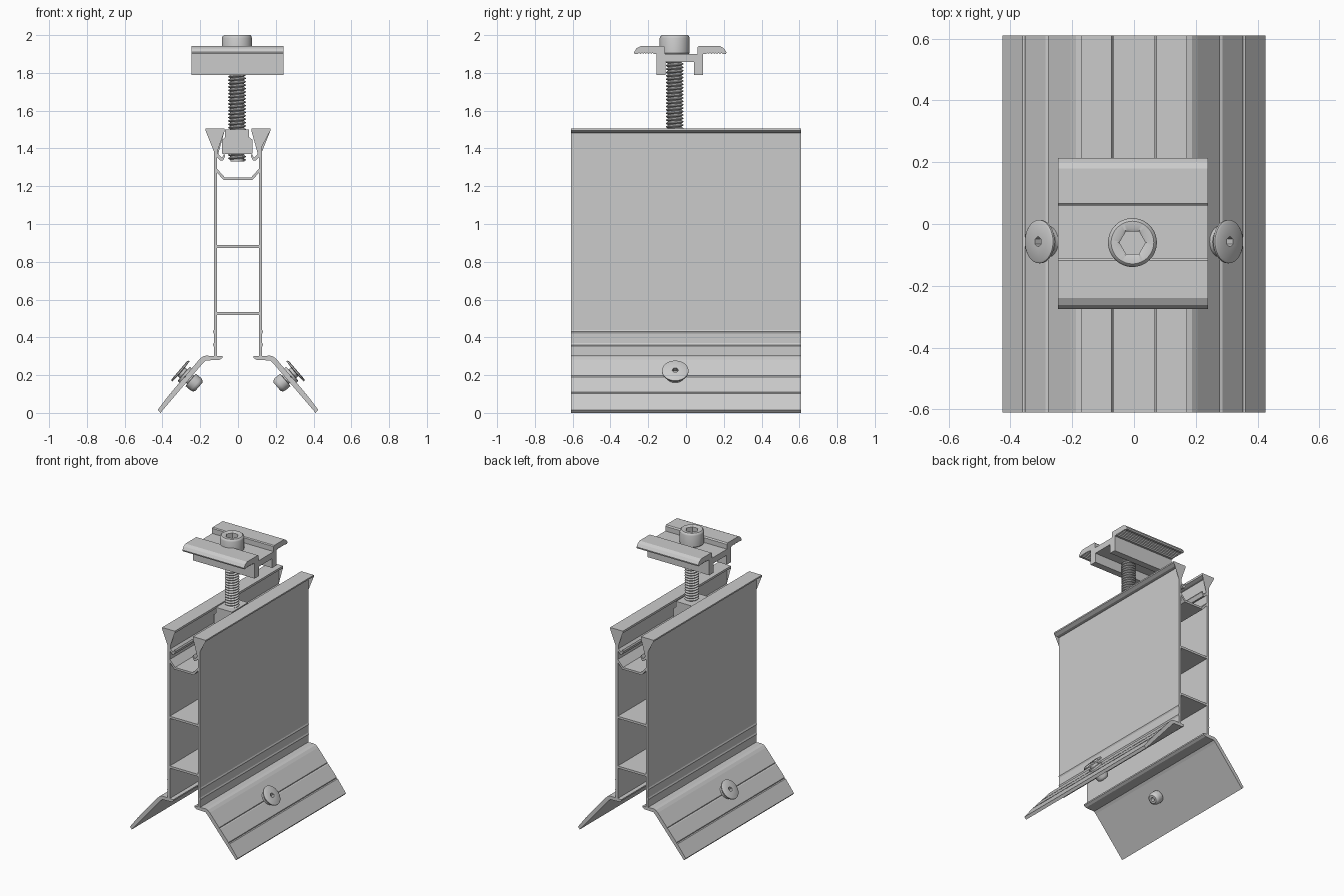
import bpy, bmesh, math
from mathutils import Vector, Matrix

if "Cube" in bpy.data.objects:
    bpy.data.objects.remove(bpy.data.objects["Cube"])

L = 0.61          # half length of the rail
BX, BY = -0.005, -0.06   # main bolt axis


def finish(name, bm, smooth=False, matrix=None):
    bmesh.ops.recalc_face_normals(bm, faces=bm.faces)
    me = bpy.data.meshes.new(name)
    bm.to_mesh(me)
    bm.free()
    ob = bpy.data.objects.new(name, me)
    bpy.context.collection.objects.link(ob)
    if matrix:
        ob.matrix_world = matrix
    if smooth:
        bpy.ops.object.select_all(action='DESELECT')
        ob.select_set(True)
        bpy.context.view_layer.objects.active = ob
        bpy.ops.object.shade_smooth_by_angle(angle=math.radians(35))
    return ob


def prism(name, pts, a, b, axis='y', sx=1):
    """Extrude a profile: (x, z) along y, or (y, z) along x."""
    bm = bmesh.new()
    ends = []
    for d in (a, b):
        ends.append([bm.verts.new((sx * p, d, q) if axis == 'y' else (d, p, q)) for p, q in pts])
    n = len(pts)
    for i in range(n):
        j = (i + 1) % n
        bm.faces.new((ends[0][i], ends[0][j], ends[1][j], ends[1][i]))
    bm.faces.new(ends[0])
    bm.faces.new(ends[1])
    return finish(name, bm)


def lathe(name, rings, matrix, n=48):
    """Turned part from (radius, z, is_hex) rings, capped at both ends."""
    bm = bmesh.new()
    rows = []
    for r, z, hexa in rings:
        row = []
        for i in range(n):
            a = 2 * math.pi * i / n
            k = math.cos(math.pi / 6) / math.cos(a % (math.pi / 3) - math.pi / 6) if hexa else 1
            row.append(bm.verts.new((r * k * math.cos(a), r * k * math.sin(a), z)))
        rows.append(row)
    for p, q in zip(rows, rows[1:]):
        for i in range(n):
            j = (i + 1) % n
            bm.faces.new((p[i], p[j], q[j], q[i]))
    bm.faces.new(rows[0])
    bm.faces.new(rows[-1])
    return finish(name, bm, True, matrix)


def thread(name, z0, z1, r0, r1, pitch, n=24):
    """Helical V thread around the main bolt axis."""
    bm = bmesh.new()
    rows = []
    for i in range(int((z1 - z0) / pitch * n) + 1):
        a = 2 * math.pi * i / n
        z = z0 + pitch * i / n
        rows.append([bm.verts.new((BX + r * math.cos(a), BY + r * math.sin(a), z + dz * pitch))
                     for r, dz in ((r0, 0), (r1, 0.4), (r1, 0.6), (r0, 1))])
    for p, q in zip(rows, rows[1:]):
        for k in range(3):
            bm.faces.new((p[k], p[k + 1], q[k + 1], q[k]))
    return finish(name, bm, True)


# Mirrored rail halves
wall = [(0.111, 0.285), (0.128, 0.285), (0.128, 0.35), (0.133, 0.36), (0.128, 0.37),
        (0.128, 0.42), (0.133, 0.43), (0.128, 0.44), (0.128, 1.49), (0.111, 1.49)]
top_flange = [(0.072, 1.505), (0.172, 1.505), (0.172, 1.495), (0.15, 1.482), (0.105, 1.48),
              (0.105, 1.37), (0.085, 1.35), (0.073, 1.372), (0.067, 1.36), (0.08, 1.335),
              (0.092, 1.335), (0.118, 1.36), (0.118, 1.482), (0.092, 1.482), (0.072, 1.49)]
foot = [(0.083, 0.30), (0.17, 0.303), (0.188, 0.298), (0.205, 0.283),
        (0.278, 0.197), (0.278, 0.191), (0.286, 0.188), (0.352, 0.111), (0.352, 0.104),
        (0.36, 0.102), (0.425, 0.016), (0.411, 0.0), (0.185, 0.264), (0.17, 0.278),
        (0.10, 0.28), (0.083, 0.29)]
for side, sx in (('left', -1), ('right', 1)):
    prism('rail_wall_' + side, wall, -L, L, sx=sx)
    prism('rail_top_flange_' + side, top_flange, -L, L, sx=sx)
    prism('rail_foot_' + side, foot, -L, L, sx=sx)
    # Screw through the foot plate
    normal = Vector((sx * 0.76, 0, 0.65)).normalized()
    m = Matrix.Translation((sx * 0.268, -0.057, 0.19)) @ normal.to_track_quat('Z', 'Y').to_matrix().to_4x4()
    lathe('foot_screw_' + side, [
        (0.017, 0.03, True), (0.017, 0.056, True), (0.064, 0.056, False), (0.07, 0.052, False),
        (0.07, 0.045, False), (0.03, 0.042, False), (0.03, 0.027, False), (0.05, 0.025, False),
        (0.05, 0.012, False), (0.028, 0.01, False), (0.028, -0.022, False), (0.043, -0.024, False),
        (0.043, -0.06, False), (0.038, -0.073, False), (0.028, -0.08, False),
        (0.014, -0.08, False), (0.014, -0.05, False)], m, 36)

# Cross webs and the bent tray between the walls
for i, z in enumerate((0.525, 0.88)):
    prism('rail_web_%d' % (i + 1), [(-0.115, z - 0.008), (0.115, z - 0.008),
                                    (0.115, z + 0.008), (-0.115, z + 0.008)], -L, L)
prism('rail_tray', [(-0.115, 1.297), (-0.07, 1.247), (0.07, 1.247), (0.115, 1.297),
                    (0.115, 1.277), (0.076, 1.232), (-0.076, 1.232), (-0.115, 1.277)], -L, L)

# Clamp with toothed undersides, extruded along x


def teeth(a, b, z, n):
    return [(a + (b - a) * i / (2 * n), z + (0.006 if i % 2 else 0)) for i in range(2 * n + 1)]


clamp = ([(-0.275, 1.91), (-0.262, 1.93), (-0.24, 1.942), (-0.118, 1.942), (-0.11, 1.934),
          (-0.11, 1.9), (0.06, 1.9), (0.06, 1.936), (0.066, 1.942), (0.18, 1.942),
          (0.2, 1.93), (0.214, 1.91), (0.212, 1.9)]
         + teeth(0.195, 0.105, 1.9, 6)
         + [(0.09, 1.9), (0.09, 1.79), (0.043, 1.79), (0.043, 1.857), (-0.108, 1.857),
            (-0.108, 1.79), (-0.155, 1.79), (-0.155, 1.9)]
         + teeth(-0.17, -0.255, 1.9, 6) + [(-0.272, 1.9)])
prism('clamp', clamp, -0.246, 0.24, axis='x')

# Socket-head bolt
axis = Matrix.Translation((BX, BY, 0))
lathe('bolt_head', [(0.074, 1.9, False), (0.079, 1.906, False), (0.079, 1.985, False),
                    (0.076, 1.994, False), (0.069, 2.0, False), (0.046, 2.0, False),
                    (0.042, 1.995, True), (0.042, 1.945, True)], axis)
lathe('bolt_core', [(0.036, 1.33, False), (0.036, 1.91, False)], axis, 24)
thread('bolt_thread', 1.33, 1.88, 0.035, 0.047, 0.018)

# Channel nut: wide block with a narrower guide on top
prism('channel_nut', [(-0.085, 1.375), (-0.08, 1.37), (0.07, 1.37), (0.077, 1.375), (0.077, 1.445),
                      (0.066, 1.455), (0.058, 1.46), (0.058, 1.5), (-0.068, 1.5), (-0.068, 1.46),
                      (-0.085, 1.445)], BY - 0.09, BY + 0.09)
